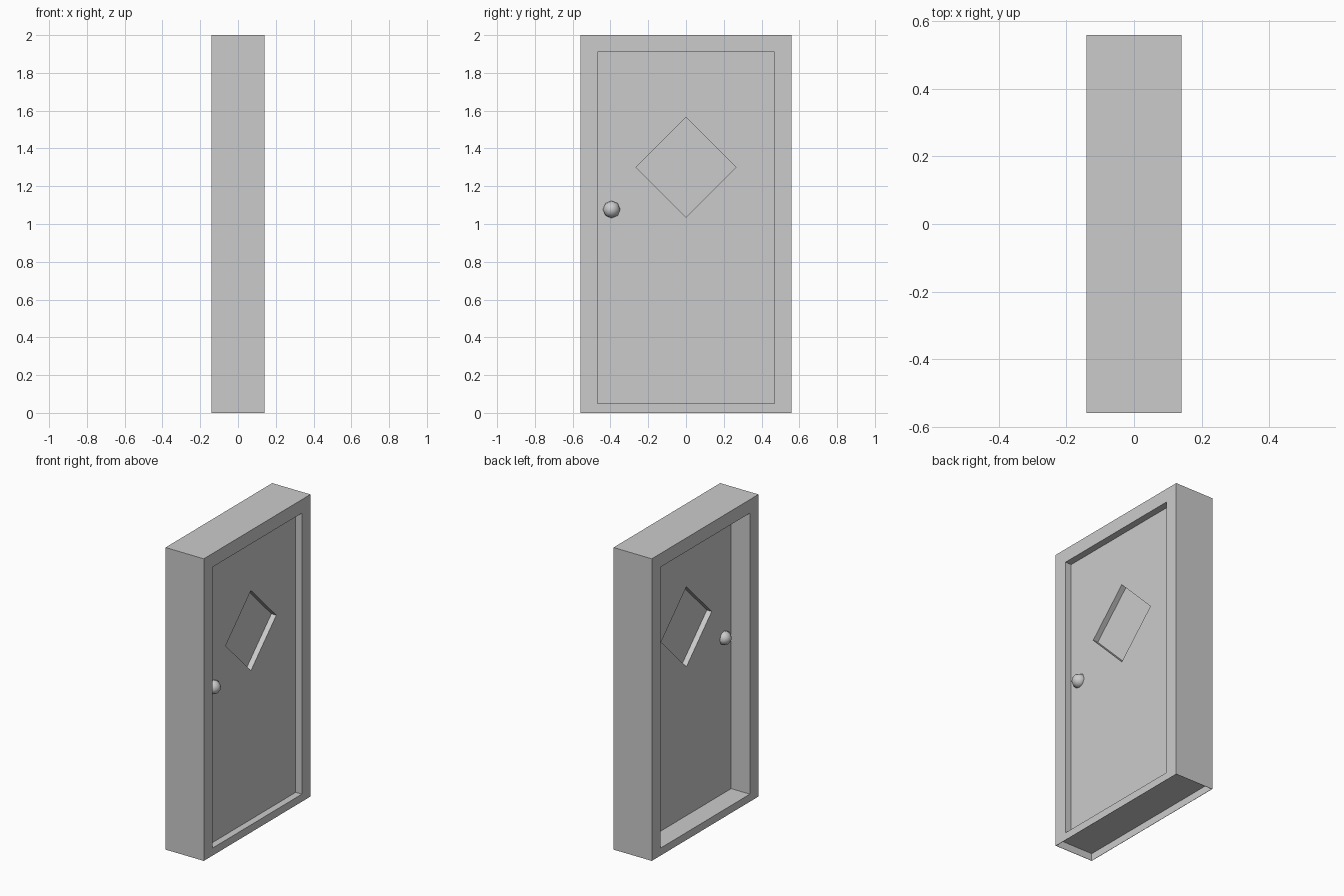
import bpy
import bmesh
from math import pi
from mathutils import Matrix

default = bpy.data.objects.get("Cube")
if default:
    bpy.data.objects.remove(default, do_unlink=True)

grey = bpy.data.materials.new("plain_grey")
grey.use_nodes = True
colour = (0.6, 0.6, 0.6, 1)
grey.diffuse_color = colour
grey.node_tree.nodes["Principled BSDF"].inputs["Base Color"].default_value = colour


def make_object(name, bm):
    bmesh.ops.recalc_face_normals(bm, faces=bm.faces)
    mesh = bpy.data.meshes.new(name)
    bm.to_mesh(mesh)
    bm.free()
    mesh.materials.append(grey)
    obj = bpy.data.objects.new(name, mesh)
    bpy.context.collection.objects.link(obj)
    return obj


def prism(name, outline, x0, x1):
    """Extrude a (y, z) outline from x0 to x1."""
    bm = bmesh.new()
    face = bm.faces.new([bm.verts.new((x0, y, z)) for y, z in outline])
    side = bmesh.ops.extrude_face_region(bm, geom=[face])["geom"]
    verts = [v for v in side if isinstance(v, bmesh.types.BMVert)]
    bmesh.ops.translate(bm, verts=verts, vec=(x1 - x0, 0, 0))
    return make_object(name, bm)


def rect(half, bottom, top):
    return [(-half, bottom), (half, bottom), (half, top), (-half, top)]


def cut(target, cutter):
    cutter.hide_render = True
    mod = target.modifiers.new("cut", 'BOOLEAN')
    mod.operation = 'DIFFERENCE'
    mod.solver = 'EXACT'
    mod.object = cutter
    bpy.ops.object.select_all(action='DESELECT')
    bpy.context.view_layer.objects.active = target
    target.select_set(True)
    bpy.ops.object.modifier_apply(modifier=mod.name)
    bpy.data.objects.remove(cutter, do_unlink=True)


HALF_X, HALF_Y, HEIGHT = 0.14, 0.558, 2.0
DOOR_HALF, DOOR_BOTTOM, DOOR_TOP = 0.468, 0.05, 1.91
DOOR_BACK, DOOR_FRONT = -0.003, 0.095
WALL = 0.002

# Frame: a block with a doorway through it and a hollow underside
frame = prism("door_frame", rect(HALF_Y, 0, HEIGHT), -HALF_X, HALF_X)
cut(frame, prism("doorway_cutter", rect(DOOR_HALF, DOOR_BOTTOM, DOOR_TOP), -0.3, 0.3))
cut(frame, prism("underside_cutter", rect(HALF_Y - WALL, -0.1, DOOR_BOTTOM - WALL),
                 -HALF_X + WALL, HALF_X - WALL))

# Door leaf with a diamond window opening
win_z, win_r = 1.3, 0.265
diamond = [(-win_r, win_z), (0, win_z - win_r), (win_r, win_z), (0, win_z + win_r)]
door = prism("door_leaf", rect(DOOR_HALF, DOOR_BOTTOM, DOOR_TOP), DOOR_BACK, DOOR_FRONT)
cut(door, prism("window_cutter", diamond, -0.3, 0.3))

# Pane set back equally from both door faces
inset = 0.036
prism("window_pane", diamond, DOOR_BACK + inset, DOOR_FRONT - inset)

# Half-round knobs on both faces
for name, x in (("knob_left", DOOR_FRONT), ("knob_right", DOOR_BACK)):
    bm = bmesh.new()
    place = Matrix.Translation((x, -0.394, 1.077)) @ Matrix.Rotation(pi / 2, 4, 'Y')
    bmesh.ops.create_uvsphere(bm, u_segments=8, v_segments=8, radius=0.046, matrix=place)
    knob = make_object(name, bm)
    for poly in knob.data.polygons:
        poly.use_smooth = True
